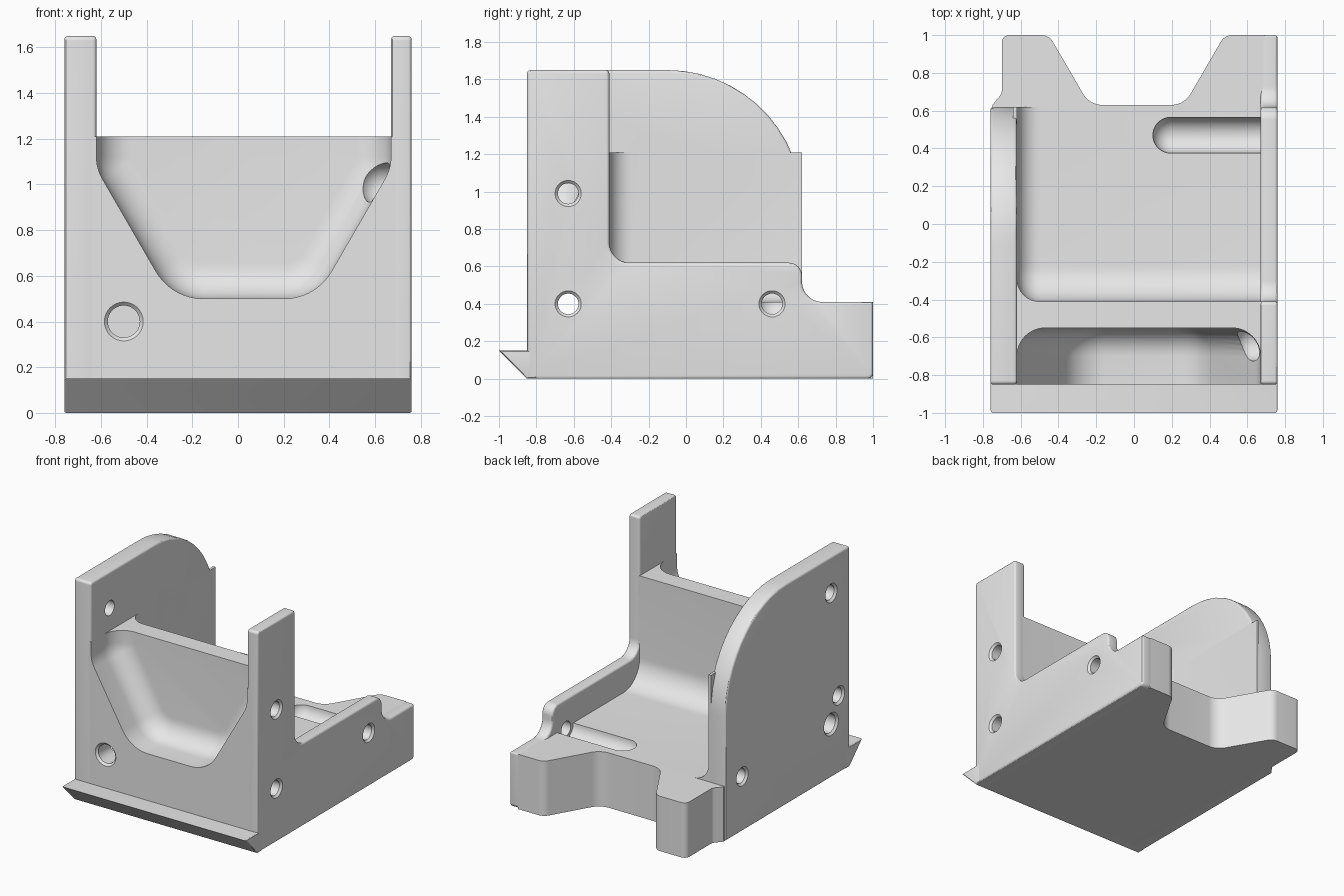
import bpy, bmesh, math
from mathutils import Vector, Matrix

cube = bpy.data.objects.get("Cube")
if cube:
    bpy.data.objects.remove(cube, do_unlink=True)

grey = bpy.data.materials.new("plain grey")
grey.use_nodes = True
grey.diffuse_color = (0.8, 0.8, 0.8, 1)
grey.node_tree.nodes["Principled BSDF"].inputs["Base Color"].default_value = (0.8, 0.8, 0.8, 1)


def make_object(name, bm):
    bmesh.ops.recalc_face_normals(bm, faces=bm.faces)
    mesh = bpy.data.meshes.new(name)
    bm.to_mesh(mesh)
    bm.free()
    mesh.materials.append(grey)
    obj = bpy.data.objects.new(name, mesh)
    bpy.context.collection.objects.link(obj)
    return obj


def rounded(corners):
    """Outline from corners (a, b) or (a, b, radius)."""
    out = []
    for i, c in enumerate(corners):
        p = Vector(c[:2])
        if len(c) < 3:
            out.append(p)
            continue
        u = (Vector(corners[i - 1][:2]) - p).normalized()
        v = (Vector(corners[(i + 1) % len(corners)][:2]) - p).normalized()
        half = u.angle(v) / 2
        centre = p + (u + v).normalized() * c[2] / math.sin(half)
        start = p + u * c[2] / math.tan(half) - centre
        turn = math.pi - 2 * half
        if u.x * v.y - u.y * v.x > 0:
            turn = -turn
        steps = max(3, math.ceil(abs(turn) / math.radians(7)))
        for k in range(steps + 1):
            out.append(centre + Matrix.Rotation(turn * k / steps, 2) @ start)
    return out


def prism(name, corners, axis, lo, hi, bevel_lo=0, bevel_hi=0, segments=3):
    """Extrude a rounded outline along an axis, rounding the rims of its caps."""
    def place(p, t):
        co = [p.x, p.y]
        co.insert("xyz".index(axis), t)
        return co
    pts = rounded(corners)
    bm = bmesh.new()
    rings = [[bm.verts.new(place(p, t)) for p in pts] for t in (lo, hi)]
    caps = [bm.faces.new(r) for r in rings]
    for i in range(len(pts)):
        bm.faces.new((rings[0][i - 1], rings[0][i], rings[1][i], rings[1][i - 1]))
    bmesh.ops.recalc_face_normals(bm, faces=bm.faces)
    rims = [(list(f.edges), w) for f, w in zip(caps, (bevel_lo, bevel_hi)) if w]
    for edges, width in rims:
        bmesh.ops.bevel(bm, geom=edges, offset=width, segments=segments,
                        profile=0.5, affect='EDGES')
    return make_object(name, bm)


def revolve(name, profile, origin, direction, steps=40):
    """Solid of revolution from (distance, radius) pairs along a direction."""
    bm = bmesh.new()
    turn = Vector(direction).to_track_quat('Z', 'Y').to_matrix()
    rings = []
    for d, r in profile:
        rings.append([bm.verts.new(Vector(origin) + turn @ Vector(
            (r * math.cos(math.tau * k / steps), r * math.sin(math.tau * k / steps), d)))
            for k in range(steps)])
    for a, b in zip(rings, rings[1:]):
        for k in range(steps):
            bm.faces.new((a[k - 1], a[k], b[k], b[k - 1]))
    bm.faces.new(rings[0])
    bm.faces.new(rings[-1])
    return make_object(name, bm)


def hole(origin, direction, radius, depth):
    """Drill with a chamfered mouth."""
    return revolve("drill", [(-0.03, radius + 0.045), (0.015, radius), (depth, radius)],
                   origin, direction)


def slot(x_tip, x_end, y, z, r=0.095):
    """Round-nosed channel cutter along x."""
    nose = [(r - r * math.cos(a), r * math.sin(a))
            for a in [math.radians(2 + 8 * k) for k in range(12)]]
    return revolve("slot_cutter", nose + [(x_end - x_tip, r)], (x_tip, y, z), (1, 0, 0))


def cut(obj, cutters):
    bpy.context.view_layer.objects.active = obj
    for c in cutters:
        c.hide_render = True
        mod = obj.modifiers.new("cut", 'BOOLEAN')
        mod.operation, mod.solver, mod.object = 'DIFFERENCE', 'EXACT', c
        bpy.ops.object.modifier_apply(modifier=mod.name)


# Solid parts
core = prism("core_block", [(-0.85, 0), (0.62, 0), (0.62, 1.21), (-0.85, 1.21)],
             'x', -0.64, 0.69)
left_over = -0.62
tall_plate = prism("tall_side_plate",
                   [(-0.85, 0), (0.62, 0), (0.62, 1.65, 0.72), (-0.85, 1.65, 0.02)],
                   'x', -0.76, left_over, 0.015, 0.015)
low_plate = prism("stepped_side_plate",
                  [(-0.85, 0), (1, 0, 0.03), (1, 0.41, 0.01), (0.62, 0.41, 0.11),
                   (0.62, 0.62, 0.07), (-0.41, 0.62, 0.11), (-0.41, 1.65, 0.02),
                   (-0.85, 1.65, 0.02)], 'x', 0.67, 0.76, 0.015, 0.015)
tail = prism("forked_tail",
             [(-0.75, 0.6), (-0.75, 0.63), (-0.7, 0.69, 0.04), (-0.7, 1, 0.04),
              (-0.45, 1, 0.07), (-0.235, 0.63, 0.12), (0.265, 0.63, 0.12),
              (0.48, 1, 0.07), (0.69, 1), (0.69, 0.6)], 'z', 0, 0.41)
lip = prism("front_lip", [(-0.8, 0), (-0.8, 0.15), (-1, 0.15), (-0.85, 0)],
            'x', -0.76, 0.76, 0.01, 0.01)

# Cavities
pocket = prism("pocket_cutter",
               [(-0.62, 1.07, 0.2), (-0.29, 0.5, 0.24), (0.34, 0.5, 0.24),
                (0.67, 1.07, 0.2), (0.67, 2), (-0.62, 2)],
               'y', -1.2, -0.55, 0, 0.15, 8)
tray = prism("tray_cutter", [(-0.41, 0.41, 0.19), (2, 0.41), (2, 2), (-0.41, 2)],
             'x', -0.62, 2, 0.12, 0, 8)

# Drilled holes
cross_hole = hole((0.76, -0.63, 0.4), (-1, 0, 0), 0.055, 2)
cross_mouth = hole((-0.76, -0.63, 0.4), (1, 0, 0), 0.07, 0.3)
front_hole = hole((-0.5, -0.85, 0.4), (0, 1, 0), 0.07, 0.3)
post_hole = hole((0.76, -0.63, 0.99), (-1, 0, 0), 0.055, 0.3)
rear_hole = hole((0.76, 0.46, 0.4), (-1, 0, 0), 0.055, 0.3)
left_holes = [hole((-0.76, y, z), (1, 0, 0), 0.055, d)
              for y, z, d in ((-0.63, 1.38, 0.3), (-0.72, 0.58, 0.1), (0.42, 0.41, 0.1))]
floor_slot = slot(0.1, 0.8, 0.47, 0.41)
wall_slot = slot(0.53, 0.8, -0.63, 1.0)

cut(core, [tray, pocket, floor_slot, wall_slot, cross_hole, cross_mouth, front_hole])
cut(low_plate, [cross_hole, post_hole, rear_hole])
cut(tall_plate, [cross_hole, cross_mouth] + left_holes)

cutters = [pocket, tray, cross_hole, cross_mouth, front_hole, post_hole, rear_hole,
           floor_slot, wall_slot] + left_holes
for c in cutters:
    bpy.data.objects.remove(c, do_unlink=True)

# Smooth curved surfaces, keep hard edges
for part in (core, tall_plate, low_plate, tail, lip):
    bpy.ops.object.select_all(action='DESELECT')
    part.select_set(True)
    bpy.context.view_layer.objects.active = part
    bpy.ops.object.shade_smooth_by_angle(angle=math.radians(30))
